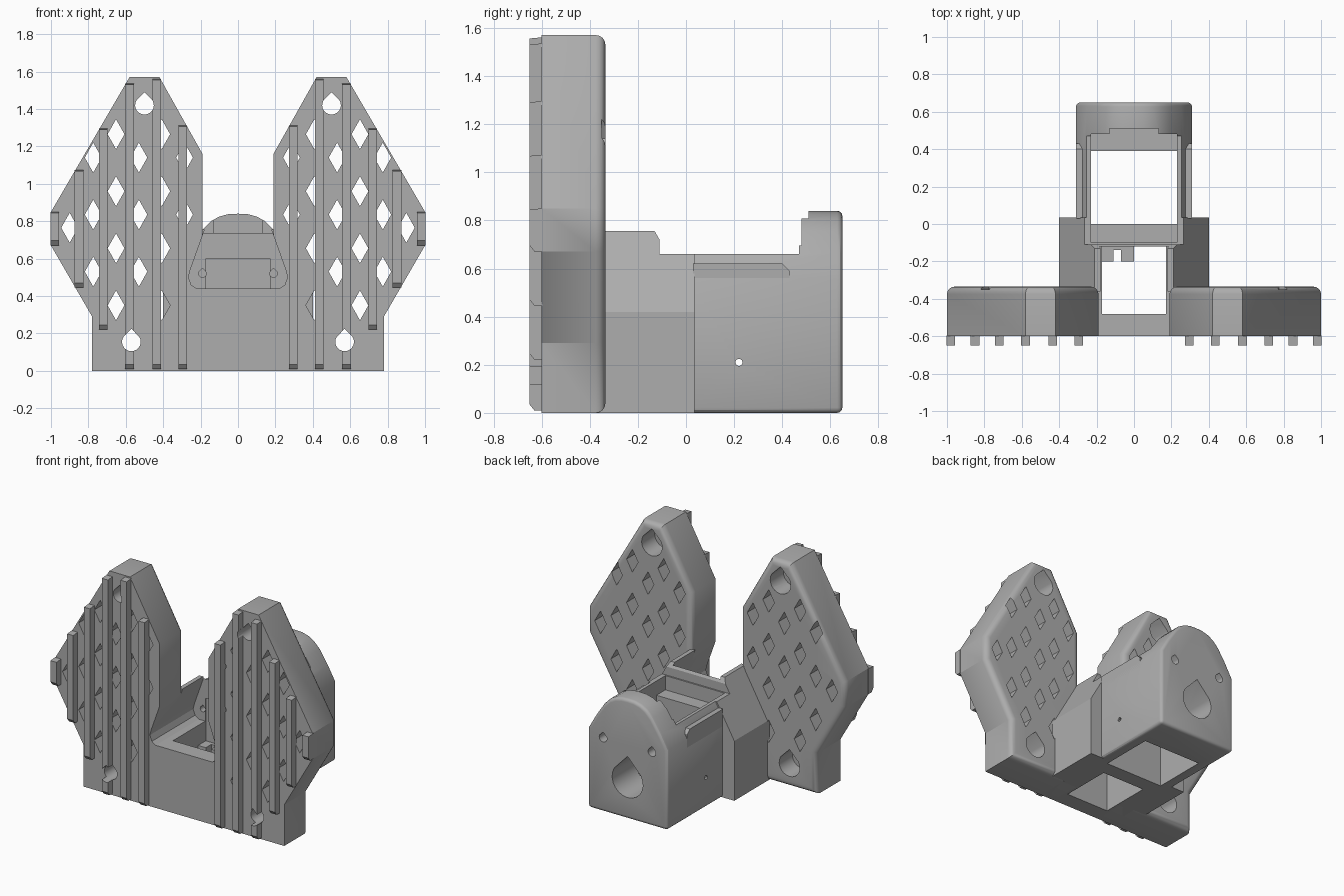
import bpy, bmesh, math
from mathutils import Vector

cube = bpy.data.objects.get("Cube")
if cube:
    bpy.data.objects.remove(cube, do_unlink=True)

grey = bpy.data.materials.new("matte grey")
grey.use_nodes = True
tone = (0.42, 0.42, 0.42, 1)
grey.diffuse_color = tone
grey.node_tree.nodes["Principled BSDF"].inputs["Base Color"].default_value = tone


def prism(bm, pts, a, b, axis="y"):
    """Extrude a closed outline from a to b; outline is (x, z), or (y, z) for axis x."""
    place = (lambda p, d: (p[0], d, p[1])) if axis == "y" else (lambda p, d: (d, p[0], p[1]))
    near = [bm.verts.new(place(p, a)) for p in pts]
    far = [bm.verts.new(place(p, b)) for p in pts]
    faces = [bm.faces.new(near), bm.faces.new(far[::-1])]
    n = len(pts)
    for i in range(n):
        j = (i + 1) % n
        faces.append(bm.faces.new((near[j], near[i], far[i], far[j])))
    bmesh.ops.recalc_face_normals(bm, faces=faces)


def box(bm, x0, x1, y0, y1, z0, z1):
    prism(bm, [(x0, z0), (x1, z0), (x1, z1), (x0, z1)], y0, y1)


def mirrored(half):
    """Complete a right half outline, listed bottom to top, across x = 0."""
    return half + [(-x, z) for x, z in reversed(half) if x > 0]


def teardrop(x, z, r, tip):
    arc = [math.radians(150 + 240 * i / 14) for i in range(15)]
    return [(x + r * math.cos(t), z + r * math.sin(t)) for t in arc] + [(x, z + tip)]


def diamond(x, z, w, h):
    return [(x - w, z), (x, z - h), (x + w, z), (x, z + h)]


def make(name, bm):
    mesh = bpy.data.meshes.new(name)
    bm.to_mesh(mesh)
    bm.free()
    ob = bpy.data.objects.new(name, mesh)
    bpy.context.collection.objects.link(ob)
    mesh.materials.append(grey)
    return ob


def cut(ob, *builders):
    """Subtract each builder's solids from the object in turn."""
    for build in builders:
        bm = bmesh.new()
        build(bm)
        cutter = make("cutter", bm)
        mod = ob.modifiers.new("cut", "BOOLEAN")
        mod.operation, mod.solver, mod.object = "DIFFERENCE", "EXACT", cutter
        deps = bpy.context.evaluated_depsgraph_get()
        mesh = bpy.data.meshes.new_from_object(ob.evaluated_get(deps))
        ob.modifiers.clear()
        ob.data = mesh
        bpy.data.objects.remove(cutter, do_unlink=True)


def smooth(ob):
    bpy.ops.object.select_all(action="DESELECT")
    ob.select_set(True)
    bpy.context.view_layer.objects.active = ob
    bpy.ops.object.shade_smooth_by_angle(angle=math.radians(30))


# Shared opening between the wings, wider at its base
throat = mirrored([(0.22, 0.44), (0.25, 0.46), (0.265, 0.50), (0.255, 0.54),
                   (0.18, 0.75), (0.18, 2)])


def throat_cut(bm):
    prism(bm, throat, -0.8, -0.12)


def well_cut(bm):
    box(bm, -0.17, 0.17, -0.48, -0.11, -0.2, 0.6)


# Wings
OUTLINE = [(0.19, 0), (0.78, 0), (0.78, 0.29), (1, 0.67), (1, 0.85),
           (0.58, 1.57), (0.42, 1.57), (0.19, 1.16)]


def span(x):
    """Lowest and highest z of the wing at x."""
    low = max(0, 0.29 + (x - 0.78) * 1.73)
    high = min(1.57, 1.57 - (x - 0.58) * 1.714, 1.57 - (0.42 - x) * 1.78)
    return low, high


def lattice(bm, s):
    prism(bm, diamond(s * 0.9, 0.765, 0.045, 0.08), -0.8, 0)
    for col in range(-2, 3):
        x = 0.53 + 0.122 * col
        for row in range(6):
            z = (0.35 if col % 2 else 0.53) - 0.305 + 0.305 * row
            low, high = span(x)
            on_arm = x < 0.4 and z < 0.7
            if not on_arm and max(low + 0.1, 0.3) < z < min(high - 0.09, 1.35):
                prism(bm, diamond(s * x, z, 0.045, 0.08), -0.8, 0)


SCREWS = [(0.50, 1.42), (0.57, 0.155)]


def screws(bm, s, r, tip, y0):
    for x, z in SCREWS:
        prism(bm, teardrop(s * x, z, r, tip), y0, 0)


for side, s in (("left", 1), ("right", -1)):
    bm = bmesh.new()
    prism(bm, [(s * x, z) for x, z in OUTLINE], -0.60, -0.335)
    edges = [e for e in bm.edges if min(v.co.y for v in e.verts) > -0.4]
    bmesh.ops.bevel(bm, geom=edges, offset=0.04, segments=4, profile=0.5, affect="EDGES")
    wing = make(side + "_wing", bm)
    cut(wing, throat_cut, well_cut, lambda b: lattice(b, s),
        lambda b: screws(b, s, 0.05, 0.07, -0.8),
        lambda b: screws(b, s, 0.08, 0.11, -0.48))
    smooth(wing)

    # Front ribs, trimmed to the wing outline
    bm = bmesh.new()
    for x in (0.295, 0.435, 0.58, 0.72, 0.85, 0.98):
        outer = x + 0.02 if x > 0.5 else x - 0.02
        low, high = span(outer)
        low = max(low, 0.01)
        prism(bm, [(-0.595, low), (-0.63, low), (-0.65, low + 0.025),
                   (-0.65, high - 0.005), (-0.595, high)],
              s * (x - 0.023), s * (x + 0.023), "x")
    ribs = make(side + "_ribs", bm)
    cut(ribs, lambda b: screws(b, s, 0.05, 0.07, -0.8))


# Front wall joining the wings
bm = bmesh.new()
box(bm, -0.3, 0.3, -0.60, -0.30, 0, 0.46)
wall = make("front_wall", bm)
cut(wall, throat_cut, well_cut)


def cavity(bm):
    box(bm, -0.23, 0.23, 0, 0.39, -0.2, 2)


def cavity_top(bm):
    box(bm, -0.23, 0.23, -0.10, 0.48, 0.56, 2)


def back_holes(bm):
    prism(bm, teardrop(0, 0.27, 0.12, 0.17), 0.2, 0.8)
    for s in (1, -1):
        prism(bm, teardrop(s * 0.19, 0.52, 0.03, 0.04), 0.45, 0.8)


def screw_ears(bm):
    for s in (1, -1):
        prism(bm, teardrop(s * 0.19, 0.52, 0.02, 0.028), -0.3, -0.02)


# Shoulder between the wings and the housing, with sloped tops
bm = bmesh.new()
prism(bm, mirrored([(0.40, 0), (0.40, 0.42), (0.21, 0.755)]), -0.36, 0.035)
shoulder = make("shoulder", bm)
cut(shoulder, throat_cut, well_cut,
    lambda b: prism(b, [(-0.11, 0.72), (-0.13, 0.755), (-0.13, 2), (1, 2), (1, 0.66),
                        (-0.11, 0.66)], -1, 1, "x"),
    cavity, cavity_top, screw_ears)

# Housing with an arched rear
bm = bmesh.new()
prism(bm, mirrored([(0.31, 0), (0.31, 0.56), (0.25, 0.665), (0.19, 0.755), (0.145, 0.80),
                    (0.10, 0.825), (0.05, 0.838), (0, 0.84)]), 0.02, 0.65)
edges = [e for e in bm.edges if min(v.co.y for v in e.verts) > 0.6]
edges += [e for e in bm.edges if e not in edges and max(v.co.z for v in e.verts) < 0.01
          and abs(e.verts[0].co.x - e.verts[1].co.x) < 0.01]
bmesh.ops.bevel(bm, geom=edges, offset=0.022, segments=3, profile=0.5, affect="EDGES")
housing = make("housing", bm)
cut(housing,
    lambda b: prism(b, [(-0.2, 0.66), (0.47, 0.66), (0.47, 0.80), (0.50, 0.85),
                        (0.50, 2), (-0.2, 2)], -1, 1, "x"),
    cavity, cavity_top,
    lambda b: box(b, -0.13, 0.13, 0.40, 0.51, 0.56, 2),
    back_holes,
    lambda b: prism(b, [(0.22 + 0.015 * math.cos(t), 0.21 + 0.015 * math.sin(t))
                        for t in (math.tau * i / 10 for i in range(10))], -1, 1, "x"))
smooth(housing)

# Side rails along the housing
bm = bmesh.new()
for s in (1, -1):
    prism(bm, [(0.03, 0.5), (0.43, 0.5), (0.43, 0.59), (0.40, 0.62), (0.03, 0.62)],
          s * 0.265, s * 0.31, "x")
make("side_rails", bm)

# Cable clip on the divider
bm = bmesh.new()
box(bm, -0.17, -0.11, -0.20, -0.115, 0.15, 0.3)
box(bm, -0.07, 0.0, -0.20, -0.115, 0.15, 0.3)
box(bm, -0.17, 0.0, -0.14, -0.115, 0.15, 0.3)
make("cable_clip", bm)
